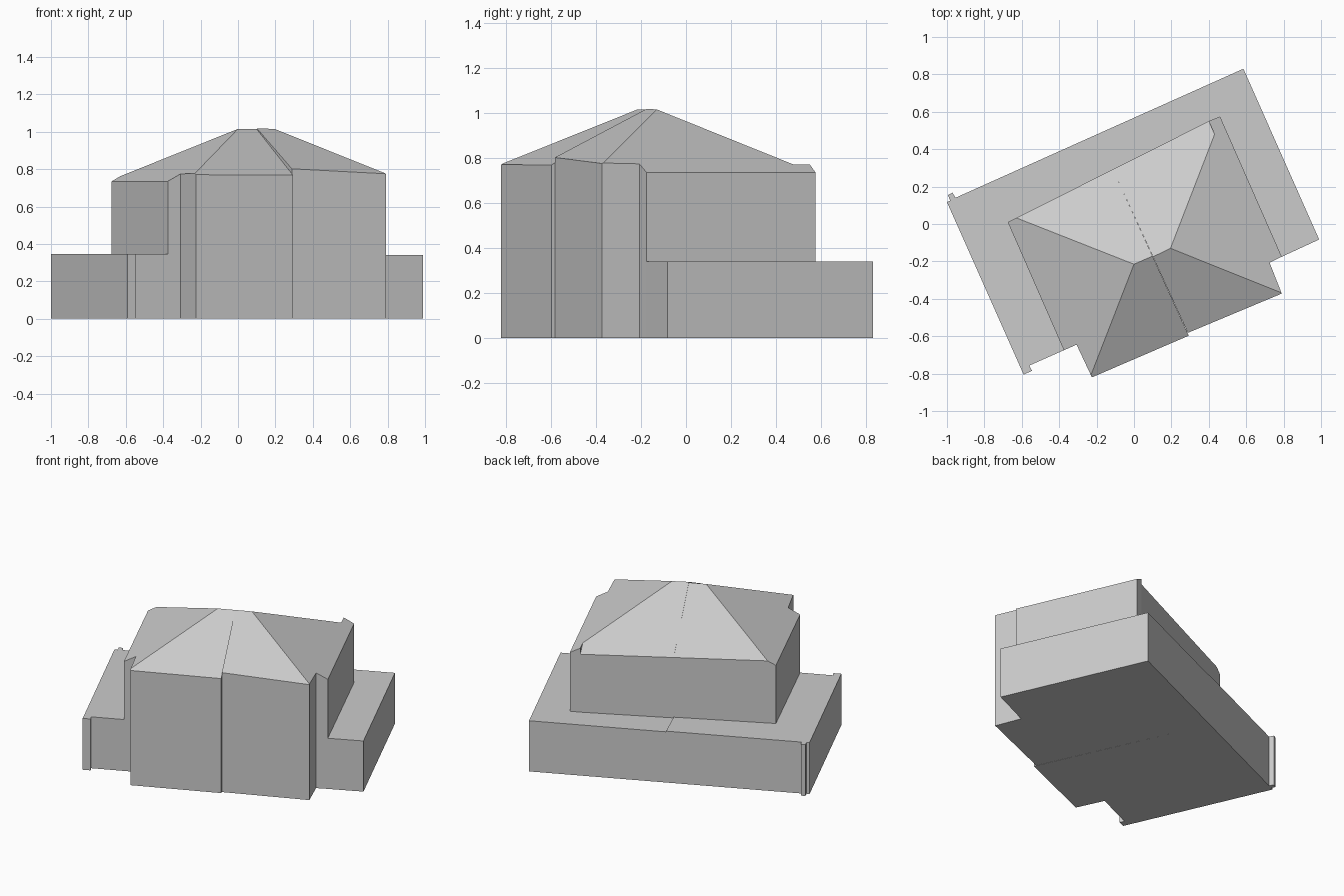
import bpy
import bmesh
from mathutils import Vector

cube = bpy.data.objects.get("Cube")
if cube:
    bpy.data.objects.remove(cube, do_unlink=True)

# One plain grey for the whole building
grey = bpy.data.materials.new("plain_grey")
grey.use_nodes = True
colour = (0.6, 0.6, 0.6, 1)
grey.diffuse_color = colour
grey.node_tree.nodes["Principled BSDF"].inputs["Base Color"].default_value = colour


def roof_plane(first, second, third):
    """Upward facing plane through three points, as (point, normal)."""
    a, b, c = Vector(first), Vector(second), Vector(third)
    normal = (b - a).cross(c - a).normalized()
    return a, normal if normal.z > 0 else -normal


def make_block(name, footprint, height, cuts=()):
    """Extrude a footprint, then slice the top off with each roof plane."""
    bm = bmesh.new()
    floor = bm.faces.new([bm.verts.new((x, y, 0)) for x, y in footprint])
    raised = bmesh.ops.extrude_face_region(bm, geom=[floor], use_keep_orig=True)["geom"]
    top_verts = [item for item in raised if isinstance(item, bmesh.types.BMVert)]
    bmesh.ops.translate(bm, verts=top_verts, vec=(0, 0, height))
    for point, normal in cuts:
        geometry = bm.verts[:] + bm.edges[:] + bm.faces[:]
        result = bmesh.ops.bisect_plane(bm, geom=geometry, plane_co=point,
                                        plane_no=normal, clear_outer=True)
        rim = [item for item in result["geom_cut"]
               if isinstance(item, bmesh.types.BMEdge) and item.is_boundary]
        if rim:
            bmesh.ops.contextual_create(bm, geom=rim)
    bmesh.ops.recalc_face_normals(bm, faces=bm.faces[:])
    mesh = bpy.data.meshes.new(name)
    bm.to_mesh(mesh)
    bm.free()
    mesh.materials.append(grey)
    block = bpy.data.objects.new(name, mesh)
    bpy.context.collection.objects.link(block)
    return block


# Ridge ends and the corners shared between neighbouring blocks
ridge_west = (0, -.215, 1.015)
ridge_east = (.195, -.13, 1.015)
west_corner = (-.675, .01)
west_front = (-.375, -.675)
party_back = (-.113, .292)
party_yard = (-.19, .483)
east_front = (.79, -.372)
east_notch = (.725, -.207)
east_side = (.79, -.175)
back_corner = (.46, .575)
back_step = (.4, .55)
valley = (.435, .47)

# Roof slopes
west_slope = roof_plane(ridge_west, (*west_corner, .735), (*west_front, .735))
east_slope = roof_plane(ridge_east, (*back_corner, .735), (*east_side, .735))
back_slope = roof_plane(ridge_west, ridge_east, (-.62, .035, .763))
front_slope = roof_plane(ridge_west, ridge_east, (-.225, -.82, .77))
raised_slope = roof_plane(ridge_east, (*east_front, .775), (.29, -.585, .8))

tall = 2

# Two halves of the main house under the hipped roof
make_block("house_west_half",
           [(-.225, -.82), (.293, -.597), party_back, west_corner,
            west_front, (-.307, -.645)],
           tall, [west_slope, front_slope, back_slope])
make_block("house_east_half",
           [(.288, -.582), east_front, east_notch, valley, back_step, party_back],
           tall, [east_slope, raised_slope, back_slope])

# Narrow side bay continuing the east slope
make_block("east_side_bay",
           [east_notch, east_side, back_corner, back_step, valley],
           tall, [east_slope])

# Low flat-roofed annexes wrapping the sides and back, with small end piers
make_block("west_annex",
           [party_back, west_corner, west_front, (-.56, -.757), (-.545, -.785),
            (-.59, -.805), (-1, .117), (-.983, .125), (-.995, .155),
            (-.97, .168), (-.955, .14), party_yard],
           .345)
make_block("east_annex",
           [party_back, party_yard, (.585, .83), (.99, -.083), east_side,
            back_corner, back_step],
           .34)
